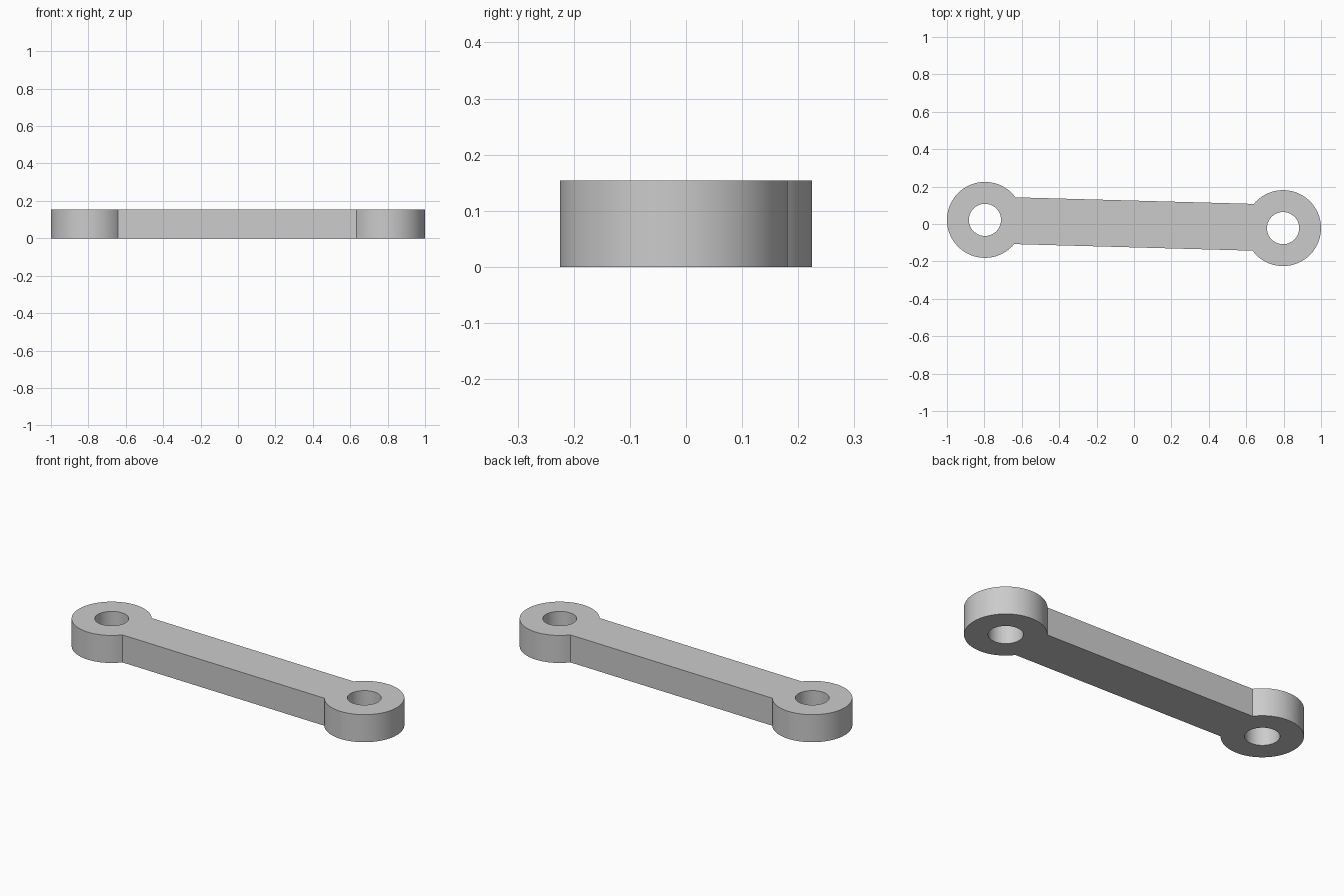
import bpy
import bmesh
from math import asin, atan2, cos, sin, pi, tau, radians
from mathutils import Vector

cube = bpy.data.objects.get("Cube")
if cube:
    bpy.data.objects.remove(cube, do_unlink=True)

EYE = Vector((0.797, -0.022, 0))   # centre of the eye at the +x end
EYE_RADIUS = 0.203
HOLE_RADIUS = 0.086
BAR_HALF_WIDTH = 0.125
THICKNESS = 0.154
SEGMENTS = 64


def arc(centre, radius, start, end, count):
    """Points along an arc, both ends included."""
    angles = [start + (end - start) * i / count for i in range(count + 1)]
    return [centre + Vector((cos(a), sin(a), 0)) * radius for a in angles]


def add_loop(bm, points):
    """Closed loop of edges through the points."""
    verts = [bm.verts.new(p) for p in points]
    return [bm.edges.new((v, verts[i - 1])) for i, v in enumerate(verts)]


# Outline: each eye is an arc that stops where the straight bar meets it
tilt = atan2(EYE.y, EYE.x)
gap = asin(BAR_HALF_WIDTH / EYE_RADIUS)
right_arc = arc(EYE, EYE_RADIUS, tilt - pi + gap, tilt + pi - gap, SEGMENTS)
outline = right_arc + [-p for p in right_arc]

# Flat plate with two pin holes, raised to full thickness
bm = bmesh.new()
edges = add_loop(bm, outline)
for centre in (EYE, -EYE):
    edges += add_loop(bm, arc(centre, HOLE_RADIUS, 0, tau, SEGMENTS)[:-1])
bmesh.ops.triangle_fill(bm, edges=edges, use_beauty=True, normal=(0, 0, 1))
raised = bmesh.ops.extrude_face_region(bm, geom=bm.faces[:], use_keep_orig=True)
top = [g for g in raised["geom"] if isinstance(g, bmesh.types.BMVert)]
bmesh.ops.translate(bm, verts=top, vec=(0, 0, THICKNESS))
bmesh.ops.recalc_face_normals(bm, faces=bm.faces[:])

mesh = bpy.data.meshes.new("link_arm")
bm.to_mesh(mesh)
bm.free()
link_arm = bpy.data.objects.new("link_arm", mesh)
bpy.context.collection.objects.link(link_arm)

# Plain grey finish
grey = bpy.data.materials.new("light_grey")
grey.use_nodes = True
colour = (0.6, 0.6, 0.6, 1)
grey.diffuse_color = colour
grey.node_tree.nodes["Principled BSDF"].inputs["Base Color"].default_value = colour
mesh.materials.append(grey)

# Smooth round walls, crisp rims and joints
bpy.ops.object.select_all(action="DESELECT")
link_arm.select_set(True)
bpy.context.view_layer.objects.active = link_arm
bpy.ops.object.shade_smooth_by_angle(angle=radians(30))
